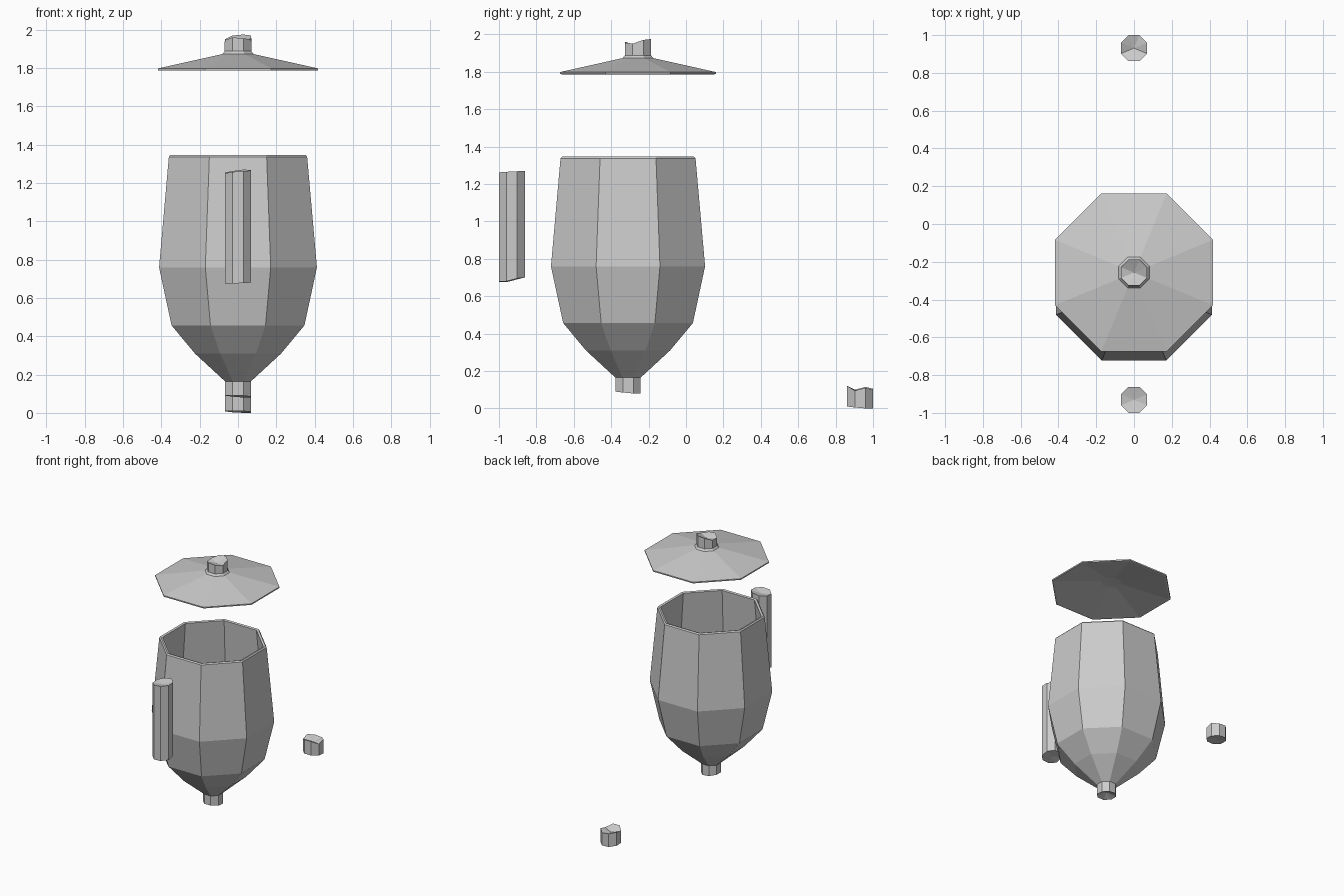
import bpy, bmesh, math

N = 8  # every part is octagonal, flats facing the axes


def lathe(name, y, rings):
    """Rings are (apothem, z); z may be a list of 8 heights for a broken edge; apothem 0 is a tip."""
    bm = bmesh.new()
    loops = []
    for r, z in rings:
        if r == 0:
            loops.append([bm.verts.new((0, y, z))])
            continue
        R = r / math.cos(math.pi / N)
        zs = z if isinstance(z, (list, tuple)) else [z] * N
        loops.append([bm.verts.new((R * math.cos(a), y + R * math.sin(a), h))
                      for h, a in zip(zs, [(k + 0.5) * math.tau / N for k in range(N)])])
    for lo, hi in zip(loops, loops[1:]):
        for k in range(N):
            j = (k + 1) % N
            if len(lo) == 1:
                bm.faces.new((lo[0], hi[j], hi[k]))
            elif len(hi) == 1:
                bm.faces.new((lo[k], lo[j], hi[0]))
            else:
                bm.faces.new((lo[k], lo[j], hi[j], hi[k]))
    bmesh.ops.recalc_face_normals(bm, faces=bm.faces)
    me = bpy.data.meshes.new(name)
    bm.to_mesh(me)
    bm.free()
    ob = bpy.data.objects.new(name, me)
    bpy.context.collection.objects.link(ob)
    return ob


# Hollow vessel with a snapped stem underneath
stem_break = [0.08, 0.08, 0.085, 0.09, 0.09, 0.09, 0.09, 0.085]
lathe("vessel_body", -0.31, [
    (0, 0.115), (0.068, stem_break), (0.068, 0.165), (0.225, 0.31),
    (0.347, 0.457), (0.412, 0.76), (0.361, 1.337), (0.353, 1.346),
    (0.338, 1.341), (0.388, 0.76), (0.325, 0.47), (0.21, 0.335),
    (0.05, 0.19), (0, 0.185)])

# Lid with a recessed underside and a broken knob
knob_break = [1.97, 1.975, 1.97, 1.95, 1.945, 1.96, 1.955, 1.95]
lathe("lid", -0.257, [
    (0, 1.852), (0.07, 1.85), (0.405, 1.786), (0.417, 1.788), (0.418, 1.798),
    (0.082, 1.873), (0.07, 1.888), (0.069, knob_break), (0, 1.937)])

# Detached handle bar in front
bar_low = [0.695, 0.70, 0.70, 0.69, 0.675, 0.675, 0.678, 0.68]
bar_high = [1.268, 1.27, 1.262, 1.255, 1.25, 1.258, 1.262, 1.265]
lathe("broken_handle", -0.931, [
    (0, 0.69), (0.069, bar_low), (0.069, bar_high), (0, 1.245)])

# Small fragment lying behind
chip_low = [0.0, 0.0, 0.003, 0.008, 0.01, 0.01, 0.01, 0.005]
chip_high = [0.11, 0.10, 0.105, 0.115, 0.10, 0.12, 0.12, 0.095]
lathe("broken_foot", 0.931, [
    (0, 0.012), (0.069, chip_low), (0.069, chip_high), (0, 0.085)])
